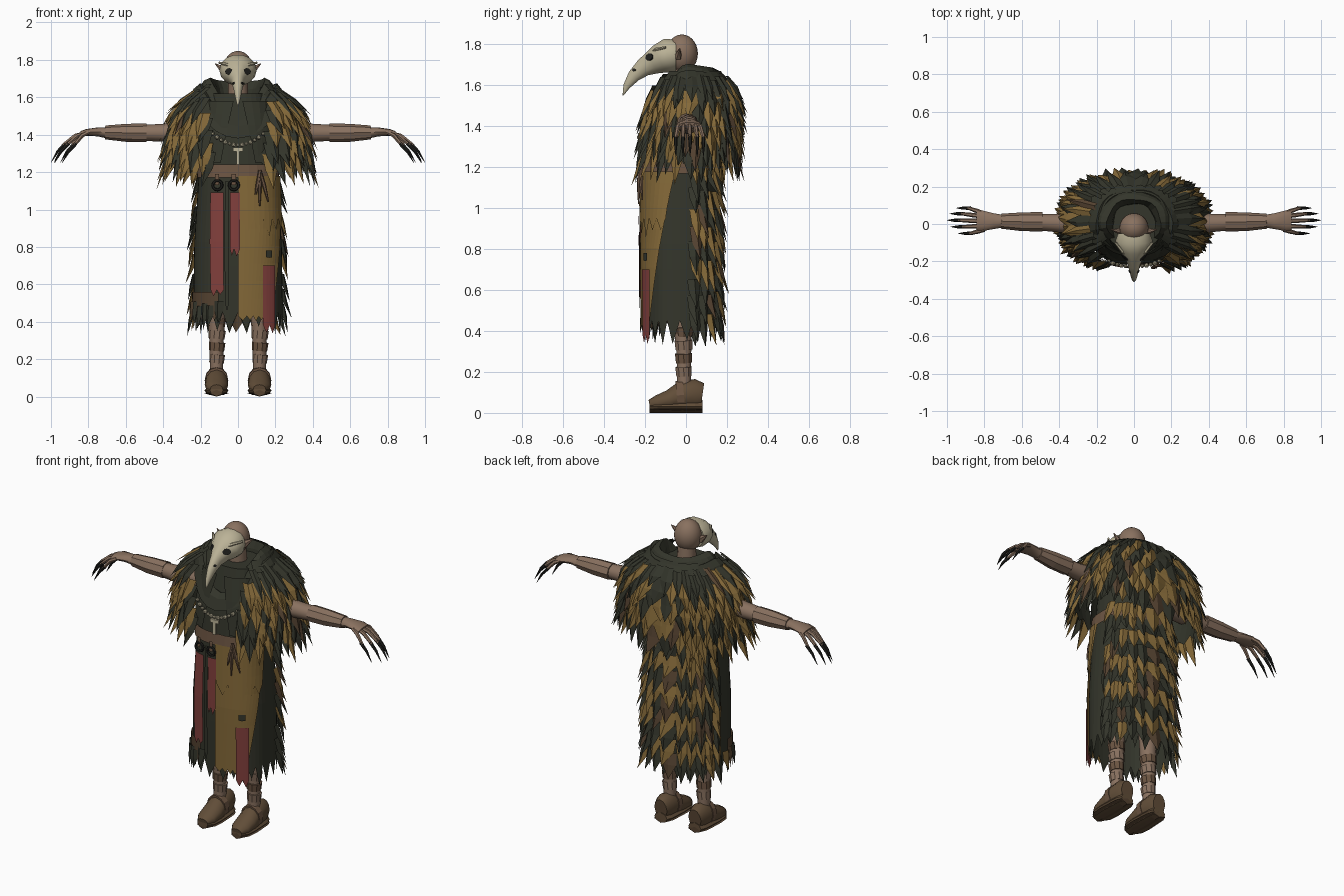
import bpy, bmesh, math, random
from math import sin, cos, pi, radians
from mathutils import Vector
from mathutils.bvhtree import BVHTree

random.seed(4)
if "Cube" in bpy.data.objects:
    bpy.data.objects.remove(bpy.data.objects["Cube"])


def material(name, *rgb):
    m = bpy.data.materials.new(name)
    m.use_nodes = True
    m.diffuse_color = (*rgb, 1)
    m.node_tree.nodes["Principled BSDF"].inputs["Base Color"].default_value = (*rgb, 1)
    return m


MUSTARD = material("mustard cloth", .23, .14, .04)
DARK = material("dark green cloth", .034, .036, .024)
UMBER = material("umber cloth", .09, .055, .03)
SKIN = material("weathered skin", .25, .165, .115)
BONE = material("bone", .50, .45, .31)
RED = material("faded red cloth", .22, .05, .045)
LEATHER = material("brown leather", .15, .09, .055)
SHOE = material("shoe leather", .12, .075, .04)
BLACK = material("black horn", .015, .015, .013)


def make(name, verts, faces, mats, index=None, smooth=False, closed=False):
    me = bpy.data.meshes.new(name)
    me.from_pydata([tuple(v) for v in verts], [], faces)
    ob = bpy.data.objects.new(name, me)
    bpy.context.collection.objects.link(ob)
    for m in mats:
        me.materials.append(m)
    if index:
        me.polygons.foreach_set("material_index", index)
    if closed:
        bm = bmesh.new()
        bm.from_mesh(me)
        bmesh.ops.recalc_face_normals(bm, faces=bm.faces)
        bm.to_mesh(me)
        bm.free()
    if smooth:
        soften(ob)
    return ob


def soften(ob):
    bpy.ops.object.select_all(action='DESELECT')
    ob.select_set(True)
    bpy.context.view_layer.objects.active = ob
    bpy.ops.object.shade_smooth_by_angle(angle=radians(40))


def finish(name, mat, smooth=True):
    ob = bpy.context.object
    ob.name = name
    ob.data.materials.append(mat)
    if smooth:
        soften(ob)


def tube(name, pts, mat, sides=8, smooth=True):
    """Closed loft through (x, y, z, half width, half height) sections."""
    P = [Vector(p[:3]) for p in pts]
    up = Vector((0, 1, 0)) if abs((P[-1] - P[0]).normalized().z) > .9 else Vector((0, 0, 1))
    verts, faces, n = [], [], len(P)
    for i, p in enumerate(pts):
        t = (P[min(i + 1, n - 1)] - P[max(i - 1, 0)]).normalized()
        side = t.cross(up).normalized()
        top = side.cross(t)
        verts += [P[i] + side * p[3] * cos(k * 2 * pi / sides) + top * p[4] * sin(k * 2 * pi / sides)
                  for k in range(sides)]
    for i in range(n - 1):
        for k in range(sides):
            a, b = i * sides + k, i * sides + (k + 1) % sides
            faces.append((a, b, b + sides, a + sides))
    faces += [tuple(range(sides)), tuple(range((n - 1) * sides, n * sides))]
    return make(name, verts, faces, [mat], smooth=smooth, closed=True)


# Body profiles: (z, half width, half depth, centre y), from the top down
TORSO = [(1.62, .15, .13, 0), (1.4, .19, .16, -.02), (1.16, .2, .17, -.03)]
SKIRT = [(1.32, .2, .17, -.01), (1.18, .21, .175, -.03), (.8, .235, .185, -.03), (.3, .24, .18, -.03)]
CAPE = [(1.67, .17, .15, .02), (1.62, .25, .19, .02), (1.52, .33, .22, .02),
        (1.4, .36, .225, .015), (1.1, .38, .22, .0)]
POW = .8


def section(prof, z):
    z = max(min(z, prof[0][0]), prof[-1][0])
    for a, b in zip(prof, prof[1:]):
        if z >= b[0]:
            f = (a[0] - z) / (a[0] - b[0])
            return [p + (q - p) * f for p, q in zip(a[1:], b[1:])]


def surf(prof, z, a, off=0):
    rx, ry, cy = section(prof, z)
    s, c = sin(a), cos(a)
    return Vector((math.copysign(abs(s) ** POW, s) * (rx + off),
                   cy - math.copysign(abs(c) ** POW, c) * (ry + off), z))


def ang(prof, z, x):
    f = min(abs(x) / section(prof, z)[0], 1)
    return math.copysign(math.asin(f ** (1 / POW)), x)


def sheet(name, mat, prof, z0, z1, top, bottom, off=.01, cols=8, rows=5, teeth=0):
    """Cloth on a profile between two angles, with a ragged lower edge."""
    verts, faces = [], []
    for r in range(rows + 1):
        f = r / rows
        for c in range(cols + 1):
            g = c / cols
            a = (1 - f) * (top[0] + (top[1] - top[0]) * g) + f * (bottom[0] + (bottom[1] - bottom[0]) * g)
            z = z0 + (z1 - z0) * f
            if r == rows and c % 2:
                z -= teeth * random.uniform(.6, 1.1)
            verts.append(surf(prof, z, a, off))
    w = cols + 1
    for r in range(rows):
        for c in range(cols):
            k = r * w + c
            faces.append((k, k + w, k + w + 1, k + 1))
    return make(name, verts, faces, [mat])


def strip(name, mat, prof, z0, z1, x0, x1, off=.012, cols=4, teeth=.04):
    t, b = [(ang(prof, z, x0), ang(prof, z, x1)) for z in (z0, z1)]
    return sheet(name, mat, prof, z0, z1, t, b, off, cols, 6, teeth)


def feathers(name, prof, rows):
    """Rows of folded pointed rags: (z, start, end, count, length, flare, mustard share)."""
    verts, faces, index = [], [], []
    for z, a0, a1, n, length, flare, share in rows:
        step = (a1 - a0) / n
        for i in range(n):
            a = a0 + step * (i + .5 + random.uniform(-.15, .15))
            zt, ln = z + random.uniform(-.015, .015), length * random.uniform(.85, 1.15)
            h, k = step * .62, len(verts)
            tip = surf(prof, zt - ln, a + step * random.uniform(-.2, .2), flare * random.uniform(.7, 1.2))
            verts += [surf(prof, zt, a - h, .006), surf(prof, zt, a, .018), surf(prof, zt, a + h, .006),
                      surf(prof, zt - ln * .45, a - h * .8, flare * .4),
                      surf(prof, zt - ln * .45, a, flare * .4 + .014),
                      surf(prof, zt - ln * .45, a + h * .8, flare * .4), tip]
            faces += [(k, k + 3, k + 4, k + 1), (k + 1, k + 4, k + 5, k + 2),
                      (k + 3, k + 6, k + 4), (k + 4, k + 6, k + 5)]
            q = random.random()
            index += [0 if q < share else 2 if q > .94 else 1] * 4
    return make(name, verts, faces, [MUSTARD, DARK, UMBER], index)


# Robe, belt and apron
full = (-pi, pi)
sheet("torso", DARK, TORSO, 1.62, 1.16, full, full, 0, 32, 5)
make("torso_top", [surf(TORSO, 1.62, i * pi / 16) for i in range(32)], [tuple(range(32))], [DARK])
sheet("skirt", DARK, SKIRT, 1.2, .45, full, full, 0, 48, 6, .11)
sheet("belt", LEATHER, TORSO, 1.24, 1.17, full, full, .02, 32, 2)
sheet("apron", MUSTARD, SKIRT, 1.18, .43, (0, 1.5), (0, .75), .01, 12, 8, .03)
sheet("apron_fringe", MUSTARD, SKIRT, 1.18, .95, (.0, 1.45), (.02, 1.3), .017, 10, 4, .09)
sheet("ragged_hem", UMBER, SKIRT, .56, .47, (-1.5, -.35), (-1.5, -.35), .008, 12, 2, .1)
strip("long_red_strip", RED, SKIRT, 1.09, .57, -.135, -.07, .02)
strip("short_red_strip", RED, SKIRT, 1.09, .79, -.04, .01, .02)
strip("dark_strip", DARK, SKIRT, 1.15, .5, -.065, -.045, .015, 2)
strip("red_patch", RED, SKIRT, .7, .38, .125, .185, .018)
strip("small_patch", DARK, SKIRT, .78, .745, .14, .17, .018, 2, .005)

# Feathered back of the robe, cape and its rags
skirt_rows = [(1.26 - .085 * i, radians(100), radians(260), 11, .15, .05, (.85, .2)[i % 2]) for i in range(10)]
skirt_rows.append((.5, radians(-95), radians(-15), 7, .13, .02, .3))
feathers("skirt_feathers", SKIRT, skirt_rows)


def opening(z):
    return ang(CAPE, z, .1 + (z - 1.2) * .12)


o0, o1 = opening(1.66), opening(1.25)
sheet("cape", DARK, CAPE, 1.67, 1.27, (o0, 2 * pi - o0), (o1, 2 * pi - o1), 0, 40, 6, .05)
cape_rows = []
for i in range(7):
    z = 1.64 - .055 * i
    cape_rows.append((z, opening(z) + .04, 2 * pi - opening(z) - .04, 26 + i, .13 + .007 * i,
                      .055, .2 if i == 0 else .56))
feathers("cape_feathers", CAPE, cape_rows)

# Cowl: two stacked folds dipping at the throat
for name, rows, dip in (
        ("cowl", [(.1, 1.56), (.12, 1.66), (.145, 1.705), (.175, 1.69), (.205, 1.65), (.235, 1.59)], .19),
        ("cowl_lower_fold", [(.17, 1.66), (.205, 1.675), (.235, 1.645), (.265, 1.58)], .2)):
    n, verts, faces = 28, [], []
    for j, (r, z) in enumerate(rows):
        for i in range(n):
            a = 2 * pi * i / n
            wave = .006 * sin(5 * a + j)
            y = -cos(a) * (r + wave) * .86 + .01
            verts.append((sin(a) * (r + wave), y, z - dip * max(0, cos(a)) ** 2 - .02 * max(0, -cos(a))))
    for j in range(len(rows) - 1):
        for i in range(n):
            a, b = j * n + i, j * n + (i + 1) % n
            faces.append((a, a + n, b + n, b))
    make(name, verts, faces, [DARK])

# Lapels hanging from the cowl
for s, side in ((1, "left"), (-1, "right")):
    ends = [sorted((s * ang(TORSO, z, a), s * ang(TORSO, z, b))) for z, a, b in ((1.58, .02, .14), (1.25, .08, .14))]
    sheet(side + "_lapel", DARK, TORSO, 1.58, 1.25, *ends, .03, 4, 5)

# Head and beaked mask
bpy.ops.mesh.primitive_uv_sphere_add(segments=20, ring_count=14, location=(0, -.02, 1.755))
bpy.context.object.scale = (.078, .078, .093)
finish("head", SKIN)
tube("neck", [(0, .0, 1.5, .06, .06), (0, -.01, 1.72, .05, .05)], SKIN, 12)
mask = tube("mask", [(0, y, z, a, b) for y, z, a, b in (
    (-.05, 1.745, .085, .08), (-.09, 1.745, .1, .086), (-.13, 1.728, .088, .074), (-.165, 1.71, .056, .06),
    (-.21, 1.685, .035, .045), (-.255, 1.645, .024, .032), (-.29, 1.595, .014, .018),
    (-.308, 1.55, .002, .002))], BONE, 14)
tree = BVHTree.FromPolygons([v.co for v in mask.data.vertices], [p.vertices for p in mask.data.polygons])
for s, side in ((1, "left"), (-1, "right")):
    for part, x, z, r in (("eye", .048, 1.738, .018), ("nostril", .022, 1.675, .007)):
        hit, normal, _, _ = tree.ray_cast(Vector((s * x, -1, z)), Vector((0, 1, 0)))
        if hit:
            bpy.ops.mesh.primitive_cylinder_add(vertices=12, radius=r, depth=.008, location=hit)
            bpy.context.object.rotation_euler = normal.to_track_quat('Z', 'Y').to_euler()
            bpy.context.object.scale = (1.35, 1, 1)
            finish(side + "_" + part, BLACK, False)
    tube(side + "_brow", [(s * .015, -.17, 1.752, .008, .008), (s * .06, -.15, 1.775, .01, .009),
                          (s * .1, -.1, 1.785, .006, .006)], BONE, 6)
    tube(side + "_ear", [(s * .07, -.04, 1.74, .02, .025), (s * .122, -.03, 1.78, .002, .002)], SKIN, 6)

# Arms, hands, legs and shoes
for s, side in ((1, "left"), (-1, "right")):
    tube(side + "_arm", [(s * x, y, z, a, b) for x, y, z, a, b in (
        (.2, 0, 1.43, .06, .06), (.4, .005, 1.41, .05, .048), (.52, .01, 1.41, .043, .042),
        (.7, .015, 1.41, .034, .03), (.75, .015, 1.415, .042, .024), (.81, .017, 1.412, .055, .018),
        (.84, .017, 1.405, .05, .014))], SKIN, 12)
    tube(side + "_bracer", [(s * .49, .012, 1.41, .052, .05), (s * .6, .012, 1.41, .05, .048),
                            (s * .71, .015, 1.412, .04, .037)], SKIN, 8, False)
    for i, (y0, y1, x) in enumerate(((-.03, -.05, .94), (-.01, -.015, .98), (.015, .02, 1.0),
                                     (.04, .055, .985), (.055, .085, .95))):
        d = x - 1
        tube(f"{side}_finger_{i}", [(s * .8, y0, 1.412, .012, .011), (s * (.87 + d * .6), y0 * .5 + y1 * .5, 1.395, .012, .012),
                                    (s * (.935 + d), y1, 1.345, .009, .009)], SKIN, 6)
        tube(f"{side}_claw_{i}", [(s * (.925 + d), y1, 1.353, .01, .01), (s * (.965 + d), y1, 1.31, .008, .008),
                                  (s * x, y1, 1.25, .001, .001)], BLACK, 6)
    x = s * .115
    tube(side + "_leg", [(x, -.01, .12, .035, .035), (x, -.01, .28, .037, .037),
                         (x, -.015, .42, .046, .046), (x, -.02, .65, .055, .055)], SKIN, 10)
    for i in range(4):
        z = .18 + i * .065
        tube(f"{side}_leg_wrap_{i}", [(x, -.01, z, .039 + i * .002, .039 + i * .002),
                                      (x + .004, -.012, z + .045, .042 + i * .002, .042 + i * .002)],
             LEATHER if i % 2 else SKIN, 10, False)
    outline = [(.08, .085, .042, .06), (.045, .09, .056, .075), (-.02, .085, .06, .07),
               (-.08, .062, .063, .05), (-.14, .048, .058, .038), (-.178, .04, .034, .024)]
    tube(side + "_shoe", [(x, y, z, a, b) for y, z, a, b in outline], SHOE, 12)
    tube(side + "_sole", [(x, y, .018, a * 1.05, .025 * .72) for y, z, a, b in outline], UMBER, 4, False)
    tube(side + "_lower_shoe", [(x, y, .032, a * 1.02, .03) for y, z, a, b in outline], SHOE, 8, False)
    tube(side + "_ankle_strap", [(x, -.045, .085, .063, .07), (x, -.01, .088, .063, .074)], LEATHER, 12, False)

# Bone necklace with pendant
for i in range(13):
    t = i / 6 - 1
    z = 1.345 + .06 * t * t
    p = surf(TORSO, z, ang(TORSO, z, .11 * t), .042)
    bpy.ops.mesh.primitive_ico_sphere_add(subdivisions=1, radius=.011 + .003 * (i % 2), location=p)
    finish(f"necklace_bead_{i}", BONE, False)
for name, z, size in (("pendant_stem", 1.285, (.018, .014, .09)), ("pendant_bar", 1.32, (.055, .014, .022))):
    bpy.ops.mesh.primitive_cube_add(size=1, location=surf(TORSO, z, 0, .036))
    bpy.context.object.scale = size
    finish(name, BONE, False)

# Belt rings and hanging charms
for i, x in enumerate((-.1, -.02)):
    p = surf(SKIRT, 1.13, ang(SKIRT, 1.13, x), .022)
    bpy.ops.mesh.primitive_torus_add(major_radius=.025, minor_radius=.008, major_segments=12, minor_segments=6,
                                     location=p, rotation=(pi / 2, 0, 0))
    finish(f"belt_ring_{i}", BLACK)
    strip(f"ring_strap_{i}", LEATHER, SKIRT, 1.19, 1.13, x - .01, x + .01, .025, 2, 0)
for i, (x, low) in enumerate(((.08, 1.08), (.1, 1.02), (.14, 1.04))):
    pts = [surf(SKIRT, z, ang(SKIRT, z, q), .035) for z, q in ((1.21, .1), (1.13, (x + .1) / 2), (low, x))]
    tube(f"belt_charm_{i}", [(*p, r, r) for p, r in zip(pts, (.008, .011, .004))], LEATHER, 6)
